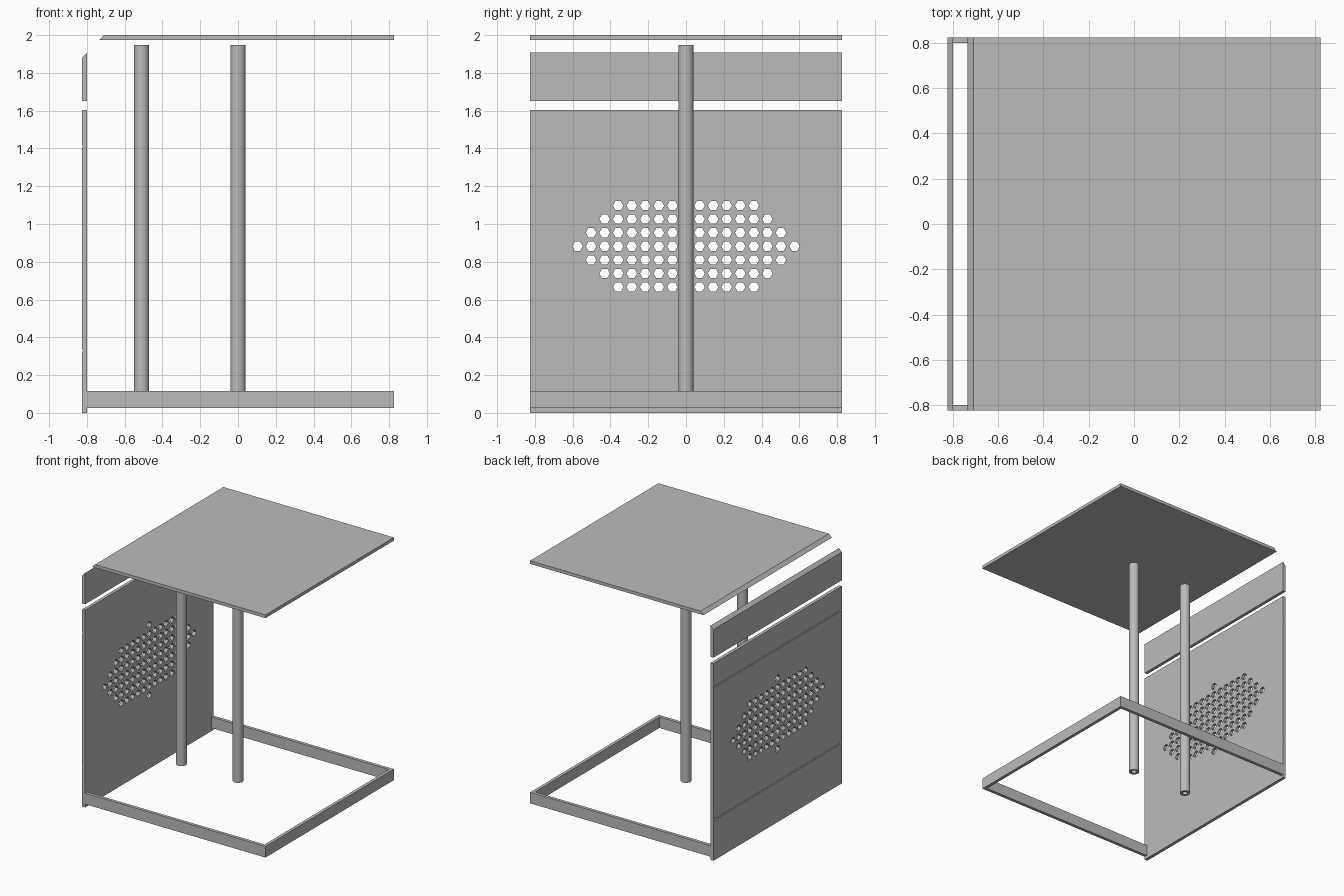
import bpy, bmesh
from math import cos, sin, pi
from mathutils import Vector

if "Cube" in bpy.data.objects:
    bpy.data.objects.remove(bpy.data.objects["Cube"])

HALF = 0.825      # half width of the cabinet
T = 0.026         # sheet thickness
INNER = -HALF + T

grey = bpy.data.materials.new("plain grey")
grey.use_nodes = True
grey.diffuse_color = (0.5, 0.5, 0.5, 1)
grey.node_tree.nodes["Principled BSDF"].inputs["Base Color"].default_value = (0.5, 0.5, 0.5, 1)


def finish(name, bm):
    bmesh.ops.recalc_face_normals(bm, faces=bm.faces)
    mesh = bpy.data.meshes.new(name)
    bm.to_mesh(mesh)
    bm.free()
    mesh.materials.append(grey)
    obj = bpy.data.objects.new(name, mesh)
    bpy.context.collection.objects.link(obj)
    return obj


def prism(bm, points, offset):
    """Extrude a closed outline of 3D points along an offset."""
    face = bm.faces.new([bm.verts.new(p) for p in points])
    out = bmesh.ops.extrude_face_region(bm, geom=[face])
    verts = [g for g in out["geom"] if isinstance(g, bmesh.types.BMVert)]
    bmesh.ops.translate(bm, verts=verts, vec=Vector(offset))


def sheet(name, profile):
    """Sheet with an x-z profile running the full depth."""
    bm = bmesh.new()
    prism(bm, [(x, -HALF, z) for x, z in profile], (0, 2 * HALF, 0))
    return finish(name, bm)


# Top board and upper strip, with bevels that face each other
sheet("top_board", [(-0.735, 1.974), (HALF, 1.974), (HALF, 2), (-0.709, 2)])
sheet("upper_strip", [(-HALF, 1.652), (INNER, 1.652), (INNER, 1.907), (-HALF, 1.881)])

# Side panel with two shallow grooves on the outside
outline = [(-HALF, 0), (INNER, 0), (INNER, 1.604), (-HALF, 1.604)]
for z in (1.41, 0.33):
    outline += [(-HALF, z + 0.005), (-HALF + 0.005, z), (-HALF, z - 0.005)]
panel = sheet("side_panel", outline)

# Hexagonal vent holes
PITCH, CENTRE, R = 0.0718, 0.882, 0.028
bm = bmesh.new()
for row in range(-4, 5):
    reach = 0 if abs(row) == 4 else 8 - abs(row)
    for col in range(-reach, reach + 1):
        prism(bm, [(-HALF - 0.05, col * PITCH + R * cos(k * pi / 3),
                    CENTRE + row * PITCH + R * sin(k * pi / 3)) for k in range(6)],
              (0.15, 0, 0))
cutter = finish("vent_cutter", bm)
cutter.hide_render = True
vents = panel.modifiers.new("vents", "BOOLEAN")
vents.operation = "DIFFERENCE"
vents.solver = "EXACT"
vents.object = cutter
bpy.context.view_layer.objects.active = panel
bpy.ops.object.modifier_apply(modifier="vents")
bpy.data.objects.remove(cutter)

# Base frame, open towards the side panel
bm = bmesh.new()
prism(bm, [(x, y, 0.026) for x, y in (
    (INNER, -HALF), (HALF, -HALF), (HALF, HALF), (INNER, HALF),
    (INNER, HALF - T), (HALF - T, HALF - T), (HALF - T, T - HALF), (INNER, T - HALF))],
    (0, 0, 0.09))
finish("base_frame", bm)


# Hollow posts, spun from a rectangular wall section
def post(name, x):
    bm = bmesh.new()
    section = [(0.04, 0.116), (0.04, 1.948), (0.02, 1.948), (0.02, 0.116)]
    verts = [bm.verts.new((x + r, 0, z)) for r, z in section]
    edges = [bm.edges.new((verts[i], verts[(i + 1) % 4])) for i in range(4)]
    bmesh.ops.spin(bm, geom=verts + edges, cent=(x, 0, 0), axis=(0, 0, 1),
                   angle=2 * pi, steps=32, use_merge=True)
    bmesh.ops.remove_doubles(bm, verts=bm.verts, dist=0.0005)
    obj = finish(name, bm)
    bpy.ops.object.select_all(action="DESELECT")
    obj.select_set(True)
    bpy.context.view_layer.objects.active = obj
    bpy.ops.object.shade_smooth_by_angle()


post("side_post", -0.51)
post("centre_post", 0)
